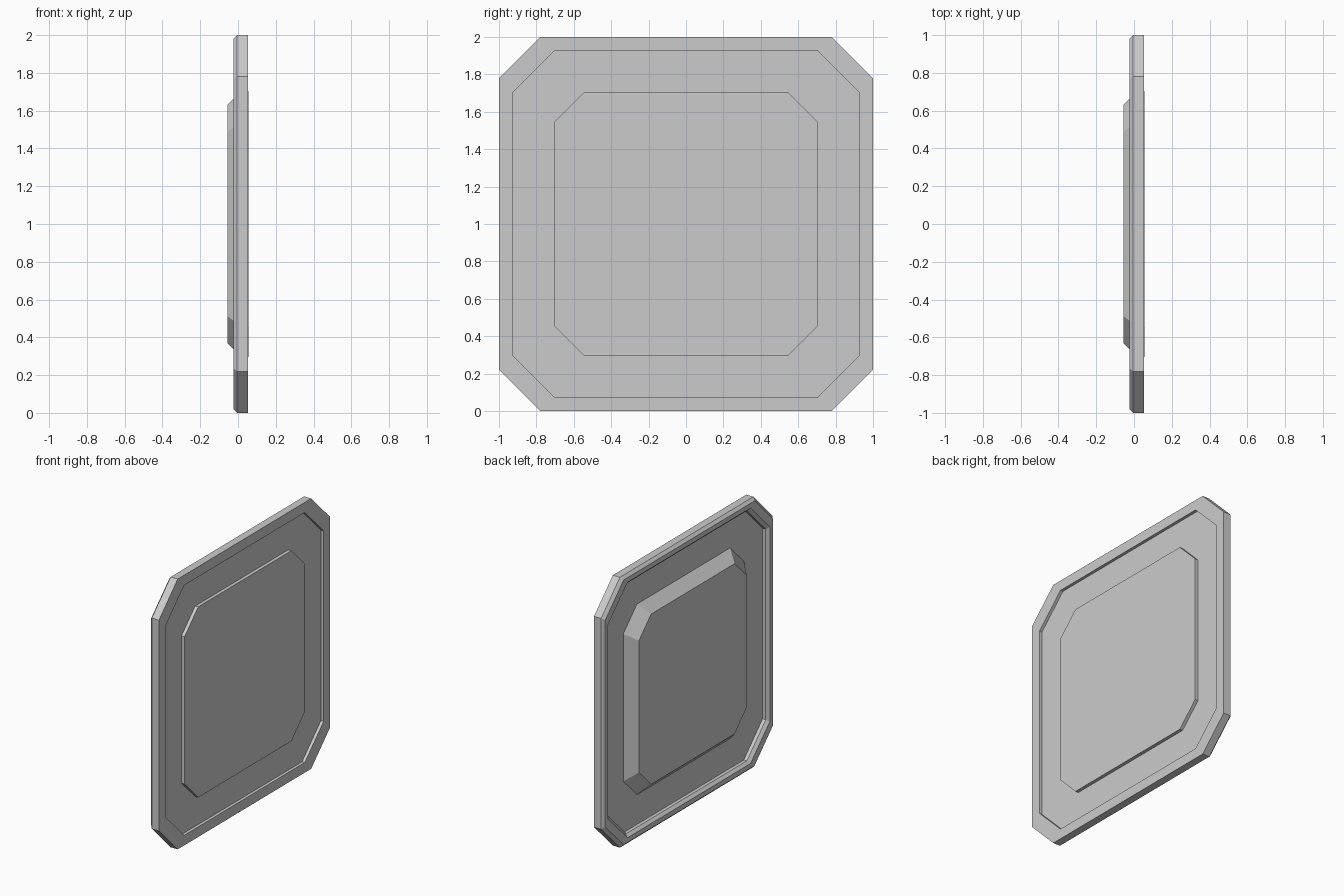
import bpy, bmesh

if "Cube" in bpy.data.objects:
    bpy.data.objects.remove(bpy.data.objects["Cube"])


def octagon(x, half, flat):
    """Square outline of half-size 'half' with corners cut back to 'flat', in the YZ plane."""
    quarter = [(half, flat), (flat, half)]
    pts = []
    for _ in range(4):
        pts += quarter
        quarter = [(-z, y) for y, z in quarter]
    return [(x, y, z + 1.0) for y, z in pts]


def loft(name, sections, closed):
    """Skin a list of (x, half, flat) octagons; closed joins last to first, else caps both ends."""
    bm = bmesh.new()
    loops = [[bm.verts.new(p) for p in octagon(*s)] for s in sections]
    pairs = list(zip(loops, loops[1:]))
    if closed:
        pairs.append((loops[-1], loops[0]))
    for a, b in pairs:
        for i in range(8):
            j = (i + 1) % 8
            bm.faces.new((a[i], a[j], b[j], b[i]))
    if not closed:
        bm.faces.new(loops[0])
        bm.faces.new(loops[-1])
    bmesh.ops.recalc_face_normals(bm, faces=bm.faces)
    mesh = bpy.data.meshes.new(name)
    bm.to_mesh(mesh)
    bm.free()
    obj = bpy.data.objects.new(name, mesh)
    bpy.context.collection.objects.link(obj)
    return obj


# Outer rim, chamfered on its -x side
loft("rim", [
    (0.053, 1.0, 0.78),
    (-0.005, 1.0, 0.78),
    (-0.025, 0.98, 0.765),
    (-0.025, 0.945, 0.72),
    (-0.005, 0.925, 0.705),
    (0.053, 0.925, 0.705),
], closed=True)

# Recessed web with the raised centre: bevelled on -x, straight step on +x
loft("centre_panel", [
    (-0.056, 0.63, 0.488),
    (0.02, 0.705, 0.545),
    (0.02, 0.94, 0.717),
    (0.031, 0.94, 0.717),
    (0.031, 0.705, 0.545),
    (0.056, 0.705, 0.545),
], closed=False)
